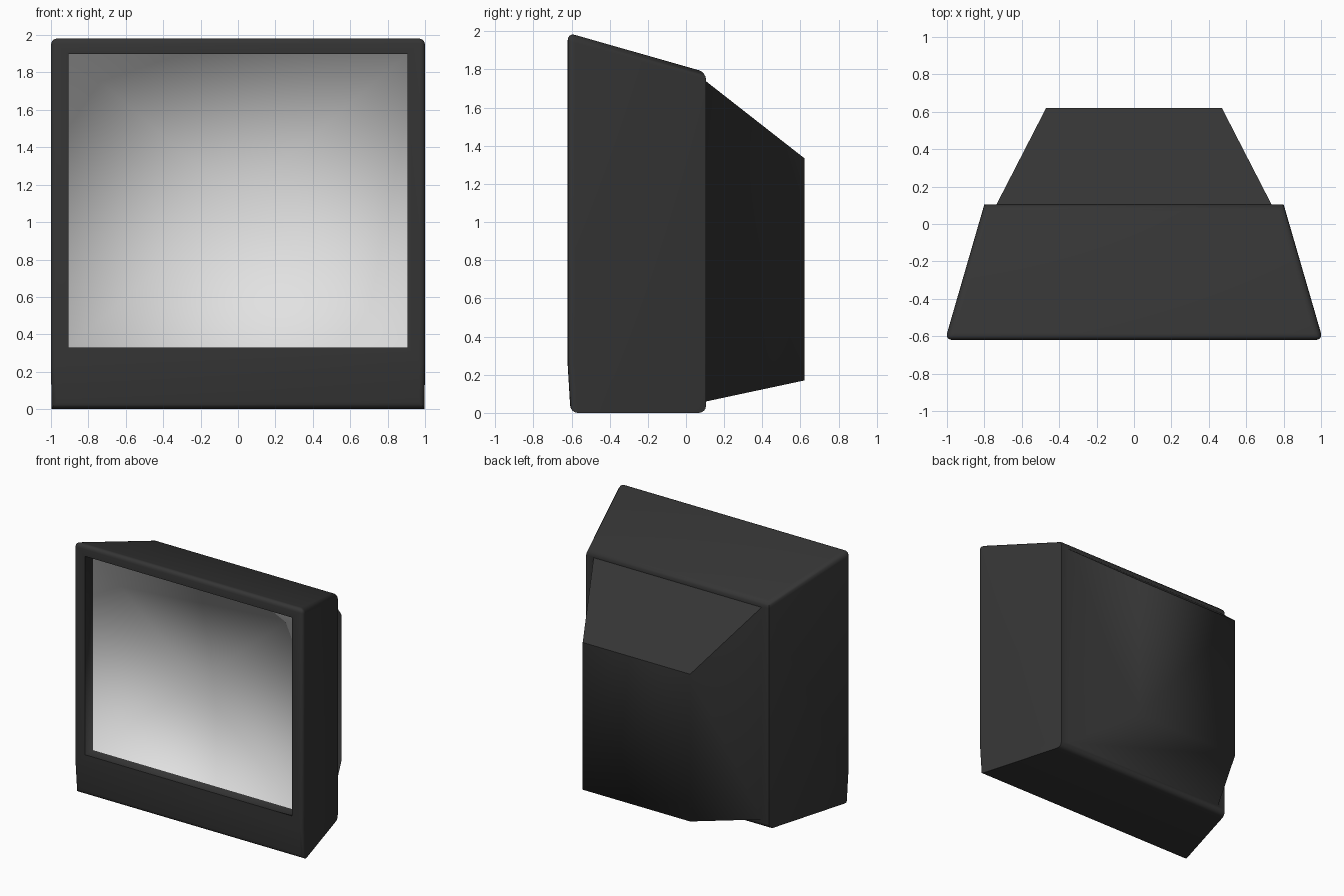
import bpy, bmesh, math

if "Cube" in bpy.data.objects:
    bpy.data.objects.remove(bpy.data.objects["Cube"])


def material(name, rgb):
    m = bpy.data.materials.new(name)
    m.diffuse_color = (*rgb, 1)
    m.use_nodes = True
    m.node_tree.nodes["Principled BSDF"].inputs["Base Color"].default_value = m.diffuse_color
    return m


charcoal = material("charcoal plastic", (0.035, 0.035, 0.035))
grey_glass = material("pale grey glass", (0.76, 0.76, 0.76))

# Housing: side profile (y, z) spanned across a width that narrows to the rear
profile = [(-0.62, 1.992), (0.105, 1.785), (0.105, 0.0), (-0.605, 0.0), (-0.62, 0.25)]
bm = bmesh.new()
sides = []
for s in (-1, 1):
    sides.append([bm.verts.new((s * (1.01 - 0.21 * (y + 0.62) / 0.725), y, z)) for y, z in profile])
    bm.faces.new(sides[-1])
n = len(profile)
for i in range(n):
    j = (i + 1) % n
    bm.faces.new((sides[0][i], sides[0][j], sides[1][j], sides[1][i]))
bmesh.ops.recalc_face_normals(bm, faces=bm.faces[:])

# Round the front, top and rear cross edges
L, R = sides
pairs = [(L[i], R[i]) for i in range(4)]
for v in (L, R):
    pairs += [(v[0], v[1]), (v[0], v[4]), (v[4], v[3])]
bmesh.ops.bevel(bm, geom=[bm.edges.get(p) for p in pairs], offset=0.038, segments=4,
                profile=0.5, affect='EDGES', clamp_overlap=True)
bm.normal_update()


def facing(sign):
    flat = [f for f in bm.faces if f.normal.y * sign > 0.99]
    return max(flat, key=lambda f: f.calc_area())


def ring(face, hw, y, z0, z1):
    """Inset a four-sided face and move its corners to a rectangle."""
    mid = face.calc_center_median()
    bmesh.ops.inset_region(bm, faces=[face], thickness=0.0001)
    for v in face.verts:
        v.co = (math.copysign(hw, v.co.x), y, z1 if v.co.z > mid.z else z0)


front, back = facing(-1), facing(1)
soft, hard = set(), set()

# Screen, set back into the front face
ring(front, 0.905, -0.62, 0.33, 1.90)
hard |= set(front.edges)
ring(front, 0.905, -0.523, 0.33, 1.90)
soft |= {e for v in front.verts for e in v.link_edges}
glass = bmesh.ops.poke(bm, faces=[front])["faces"]

# Tapered rear tube cover
ring(back, 0.735, 0.105, 0.06, 1.738)
soft |= set(back.edges)
ring(back, 0.47, 0.62, 0.17, 1.335)
soft |= {e for v in back.verts for e in v.link_edges}

bm.normal_update()
cover_top = next(f for f in bm.faces if f.normal.z > 0.5 and f.calc_center_median().y > 0.2)
hard |= set(cover_top.edges)

# Smooth shading with crisp rims, pale glass on the screen
for f in bm.faces:
    f.smooth = True
    f.material_index = 1 if f in glass else 0
for e in bm.edges:
    e.smooth = e not in hard and (e in soft or e.calc_face_angle(0) < math.radians(40))

me = bpy.data.meshes.new("monitor_housing")
bm.to_mesh(me)
bm.free()
me.materials.append(charcoal)
me.materials.append(grey_glass)
bpy.context.collection.objects.link(bpy.data.objects.new("monitor_housing", me))
